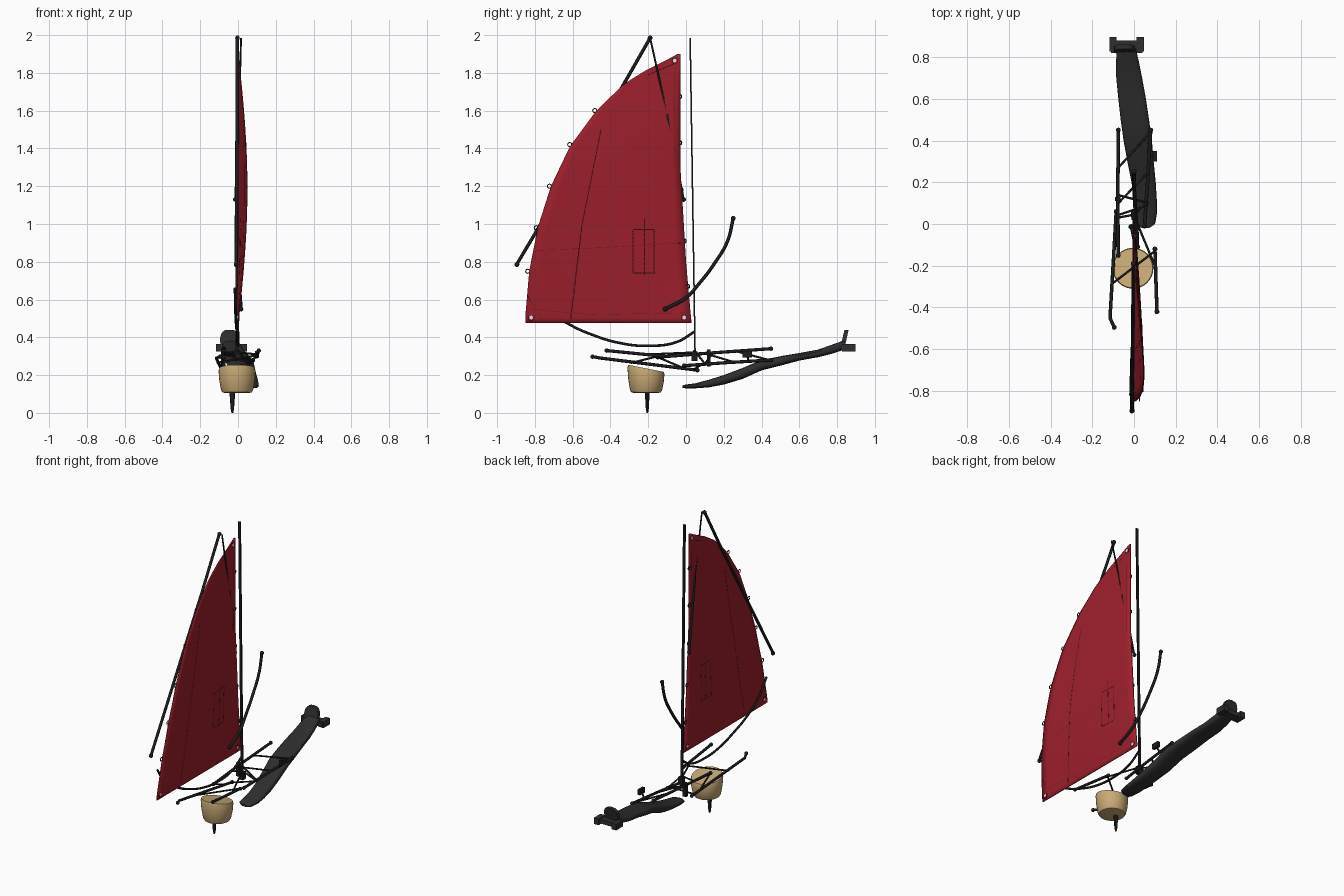
import bpy, bmesh, math
from mathutils import Vector

if "Cube" in bpy.data.objects:
    bpy.data.objects.remove(bpy.data.objects["Cube"])


def material(name, rgb):
    m = bpy.data.materials.new(name)
    m.diffuse_color = (*rgb, 1)
    m.use_nodes = True
    m.node_tree.nodes["Principled BSDF"].inputs["Base Color"].default_value = (*rgb, 1)
    return m


RED = material("sail red", (0.34, 0.014, 0.025))
SEAM = material("seam dark red", (0.13, 0.008, 0.012))
BLACK = material("spar black", (0.011, 0.012, 0.012))
GREY = material("hull charcoal", (0.028, 0.028, 0.029))
TAN = material("cork tan", (0.58, 0.40, 0.18))
PALE = material("eyelet white", (0.75, 0.75, 0.75))


def finish(name, bm, mat, angle=35):
    bmesh.ops.recalc_face_normals(bm, faces=bm.faces[:])
    mesh = bpy.data.meshes.new(name)
    bm.to_mesh(mesh)
    bm.free()
    ob = bpy.data.objects.new(name, mesh)
    bpy.context.collection.objects.link(ob)
    mesh.materials.append(mat)
    bpy.ops.object.select_all(action='DESELECT')
    ob.select_set(True)
    bpy.context.view_layer.objects.active = ob
    bpy.ops.object.shade_smooth_by_angle(angle=math.radians(angle))
    return ob


def loft(name, rings, mat):
    bm = bmesh.new()
    loops = [[bm.verts.new(p) for p in ring] for ring in rings]
    n = len(loops[0])
    for a, b in zip(loops, loops[1:]):
        for i in range(n):
            bm.faces.new((a[i], a[(i + 1) % n], b[(i + 1) % n], b[i]))
    bm.faces.new(loops[0])
    bm.faces.new(loops[-1])
    return finish(name, bm, mat)


def tube(name, pts, r, mat=BLACK, curved=False, cyclic=False, sides=2):
    cu = bpy.data.curves.new(name, 'CURVE')
    cu.dimensions = '3D'
    cu.bevel_depth = r
    cu.bevel_resolution = sides
    cu.use_fill_caps = True
    sp = cu.splines.new('BEZIER' if curved else 'POLY')
    if curved:
        sp.bezier_points.add(len(pts) - 1)
        for b, p in zip(sp.bezier_points, pts):
            b.co = p
            b.handle_left_type = b.handle_right_type = 'AUTO'
    else:
        sp.points.add(len(pts) - 1)
        for b, p in zip(sp.points, pts):
            b.co = (*p, 1)
    sp.use_cyclic_u = cyclic
    ob = bpy.data.objects.new(name, cu)
    bpy.context.collection.objects.link(ob)
    cu.materials.append(mat)
    return ob


def ball(name, p, r):
    bm = bmesh.new()
    bmesh.ops.create_uvsphere(bm, u_segments=10, v_segments=6, radius=r)
    bmesh.ops.translate(bm, vec=p, verts=bm.verts[:])
    return finish(name, bm, BLACK, 60)


def box(name, p, size, mat):
    bm = bmesh.new()
    bmesh.ops.create_cube(bm, size=1)
    bmesh.ops.scale(bm, vec=size, verts=bm.verts[:])
    bmesh.ops.translate(bm, vec=p, verts=bm.verts[:])
    return finish(name, bm, mat)


def lerp(table, z):
    for (z0, y0), (z1, y1) in zip(table, table[1:]):
        if z <= z1:
            return y0 + (y1 - y0) * (z - z0) / (z1 - z0)
    return table[-1][1]


# Sail: leech and luff edges, with a belly towards +x
LEECH = [(.475, -.85), (.52, -.85), (.75, -.83), (.98, -.785), (1.2, -.715), (1.41, -.615),
         (1.6, -.475), (1.74, -.33), (1.81, -.22), (1.87, -.1), (1.9, -.045)]
LUFF = [(.475, .03), (.52, .025), (.8, 0), (1.3, -.03), (1.9, -.03)]


def on_sail(y, z, off=0):
    a, b = lerp(LUFF, z), lerp(LEECH, z)
    u = max(0, min(1, (a - y) / (a - b)))
    return Vector((0.047 * math.sin(math.pi * (z - .475) / 1.425) * u ** .7 + off, y, z))


bm = bmesh.new()
ROWS, COLS = 50, 16
grid = []
for j in range(ROWS + 1):
    z = .475 + 1.425 * j / ROWS
    a, b = lerp(LUFF, z), lerp(LEECH, z)
    grid.append([bm.verts.new(on_sail(a + (b - a) * i / COLS, z)) for i in range(COLS + 1)])
for r0, r1 in zip(grid, grid[1:]):
    for i in range(COLS):
        bm.faces.new((r0[i], r0[i + 1], r1[i + 1], r1[i]))
sail = finish("sail", bm, RED)
mod = sail.modifiers.new("thickness", 'SOLIDIFY')
mod.thickness = 0.006
mod.offset = 0


# Seams and window outline sewn onto the sail
def seam(name, pts, r=.0042):
    line = []
    for p, q in zip(pts, pts[1:]):
        line += [on_sail(p[0] + (q[0] - p[0]) * t / 12, p[1] + (q[1] - p[1]) * t / 12) for t in range(13)]
    tube(name, line, r, SEAM, sides=1)


seam("long_seam", [(-.61, .5), (-.55, 1.0), (-.45, 1.5)])
seam("foot_seam", [(-.82, .55), (-.5, .52), (0, .53)], .0035)
seam("cross_seam", [(-.8, .86), (-.45, .875), (-.03, .9)], .0035)
seam("window_seam", [(-.28, .74), (-.28, .97), (-.17, .97), (-.17, .74), (-.28, .74)])
seam("window_bar", [(-.22, .73), (-.22, 1.03)])
seam("head_seam", [(-.2, 1.79), (-.06, 1.85)])
seam("luff_seam", [(-.06, 1.8), (-.06, 1.3)], .0035)
seam("clew_seam", [(-.84, .62), (-.76, .49)], .0035)

# Lacing rings on both edges and eyelets at the corners
for z in (.75, .98, 1.2, 1.42, 1.6):
    c = Vector((on_sail(lerp(LEECH, z), z).x, lerp(LEECH, z) - .008, z))
    ring = [c + Vector((0, math.cos(t * math.pi / 6), math.sin(t * math.pi / 6))) * .011 for t in range(12)]
    tube("leech_ring", ring, .003, cyclic=True, sides=1)
for z in (.67, .91, 1.18, 1.43, 1.675):
    c = Vector((0, lerp(LUFF, z) - .004, z))
    ring = [c + Vector((0, math.cos(t * math.pi / 6), math.sin(t * math.pi / 6))) * .011 for t in range(12)]
    tube("luff_ring", ring, .004, cyclic=True, sides=1)
for y, z in ((-.82, .505), (-.01, .505), (-.06, 1.865)):
    for name, r, depth, mat in (("eyelet_rim", .018, .008, SEAM), ("eyelet", .01, .0095, PALE)):
        bm = bmesh.new()
        bmesh.ops.create_cone(bm, cap_ends=True, segments=16, radius1=r, radius2=r, depth=depth)
        for v in bm.verts:
            v.co = on_sail(y, z) + Vector((v.co.z, v.co.x, v.co.y))
        finish(name, bm, mat)

# Mast, leaning yard, stay and curved battens
loft("mast", [[(-.004 + sx * .008, y + sy * .004, z) for sx, sy in ((-1, -1), (1, -1), (1, 1), (-1, 1))]
              for y, z in ((.048, .32), (.022, 1.985))], BLACK)
tube("yard", [(-.004, -.19, 1.985), (-.004, -.37, 1.67), (-.01, -.9, .78)], .009)
ball("yard_top", (-.003, -.19, 1.985), .013)
ball("yard_foot", (-.01, -.895, .785), .013)
tube("stay", [(.016, -.19, 1.985), (.006, -.1, 1.58)], .005)
tube("stay_lower", [(.006, -.1, 1.58), (-.012, -.015, 1.13)], .008)
ball("stay_end", (-.014, -.013, 1.13), .013)
tube("fore_batten", [(.0, .25, 1.03), (0, .22, .91), (.002, .15, .79), (.006, .07, .685),
                     (.012, 0, .61), (.016, -.11, .55)], .009, curved=True)
ball("fore_batten_top", (0, .25, 1.03), .013)
ball("fore_batten_foot", (.016, -.11, .55), .013)
tube("foot_batten", [(-.016, -.82, .66), (-.014, -.75, .56), (-.01, -.62, .47), (-.004, -.5, .415),
                     (-.002, -.35, .37), (0, -.2, .355), (0, -.05, .375), (0, .045, .43)], .007, curved=True)

# Strut frame around the mast foot
STRUTS = {
    "left_upper_rail": [(-.075, .45, .34), (-.078, .1, .315), (-.075, -.15, .295)],
    "left_lower_rail": [(-.085, .06, .226), (-.115, -.45, .29), (-.095, -.495, .298)],
    "right_fore_rail": [(.1, -.12, .30), (.11, -.42, .33)],
    "right_rail": [(.08, .45, .28), (.065, .2, .265), (.05, -.01, .25)],
    "front_cross_bar": [(-.11, -.29, .265), (.1, -.13, .305)],
    "back_cross_bar": [(-.075, .27, .325), (.08, .44, .28)],
    "mid_cross_bar": [(-.08, .14, .315), (.07, .1, .26)],
    "mast_cross_bar": [(-.085, .04, .23), (.065, .09, .26)],
    "mast_brace": [(0, .04, .32), (.1, -.2, .31)],
    "left_brace": [(-.078, .03, .31), (0, .045, .33), (.06, .1, .26)],
    "low_brace": [(-.09, -.02, .24), (-.075, -.15, .295)],
    "diagonal_brace": [(.07, .25, .27), (-.075, .1, .315)],
}
for name, pts in STRUTS.items():
    tube(name, pts, .0085 if "rail" in name else .0055)
    if "rail" in name:
        for p in (pts[0], pts[-1]):
            ball(name + "_end", p, .012)
box("left_clamp", (-.078, .12, .29), (.026, .02, .09), BLACK)
box("right_clamp", (.1, .325, .31), (.018, .05, .035), BLACK)
tube("right_clamp_arm", [(.1, .325, .31), (.075, .33, .27)], .006)
box("mast_step", (0, .045, .3), (.03, .03, .05), BLACK)

# Narrow curved hull lofted along its length
HULL = [(-.018, .055, .02, .146, .132), (0, .056, .045, .15, .13), (.05, .057, .053, .157, .13),
        (.12, .054, .055, .175, .135), (.2, .046, .058, .2, .15), (.3, .031, .063, .238, .18),
        (.4, .018, .068, .28, .225), (.5, .004, .068, .3, .25), (.6, -.009, .066, .317, .277),
        (.7, -.023, .062, .335, .295), (.77, -.031, .056, .36, .312), (.84, -.036, .045, .385, .335)]
rings = []
for y, cx, w, top, bot in HULL:
    ring = []
    for k in range(20):
        c, s = math.cos(k * math.pi / 10), math.sin(k * math.pi / 10)
        ring.append((cx + w * math.copysign(abs(c) ** .6, c), y,
                     (top + bot) / 2 + (top - bot) / 2 * math.copysign(abs(s) ** .7, s)))
    rings.append(ring)
loft("hull", rings, GREY)

# Upright stern fin with a rounded top, and the forked stern bracket
rings = []
for d in (-.011, .011):
    rings.append([(-.045 + .05 * math.copysign(abs(math.cos(t)) ** .6, math.cos(t)),
                   .825 + d + (.05 * math.sin(t) + .05) * .25,
                   .385 + .055 * math.sin(t)) for t in [k * math.pi / 10 for k in range(20)]])
loft("stern_fin", rings, GREY)
box("stern_bracket", (-.035, .85, .345), (.15, .06, .028), GREY)
for x in (-.1, .03):
    box("stern_fork", (x, .862, .345), (.034, .07, .04), GREY)
    tube("stern_prong", [(x, .86, .345), (x, .895, .343)], .009, GREY)

# Tapered float with a tilted top and a spike underneath
rings = []
for r, t in ((.062, 0), (.078, .03), (.085, .12), (.094, .5), (.098, .9), (.094, 1)):
    ring = []
    for k in range(32):
        a = k * math.pi / 16
        y = -.212 + r * math.sin(a)
        top = .236 - (y + .212) * .2
        ring.append((-.005 + r * math.cos(a), y, .105 + (top - .105) * t))
    rings.append(ring)
loft("float", rings, TAN)
rings = [[(-.03 + w * math.cos(k * math.pi / 5), -.205 + .9 * w * math.sin(k * math.pi / 5), z)
          for k in range(10)] for w, z in ((.005, 0), (.009, .02), (.014, .09), (.014, .12))]
loft("float_spike", rings, BLACK)
